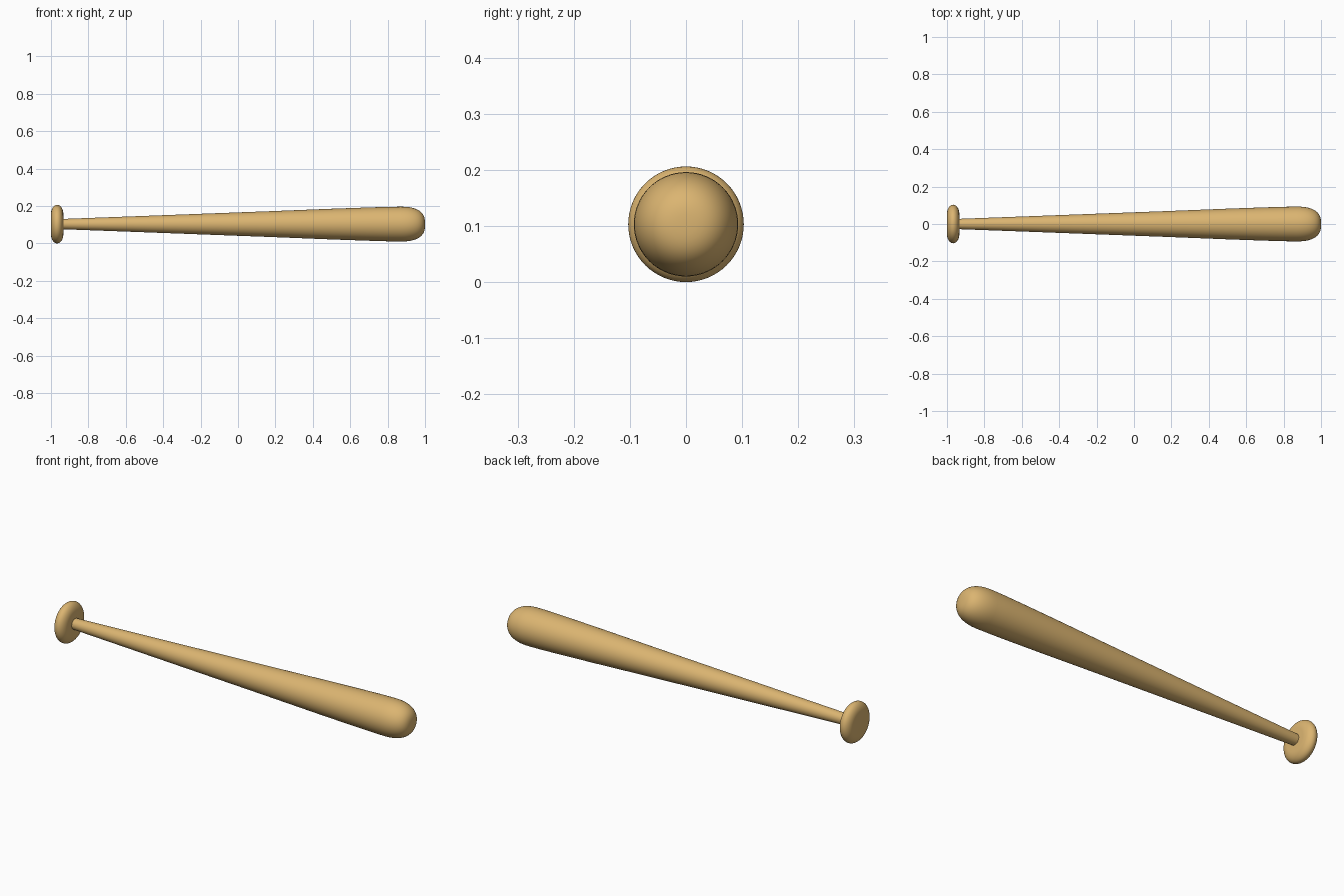
import bpy, bmesh
from math import sin, cos, pi, radians

if "Cube" in bpy.data.objects:
    bpy.data.objects.remove(bpy.data.objects["Cube"], do_unlink=True)

AXIS_Z = 0.103
SIDES = 64

wood = bpy.data.materials.new("light wood")
wood.use_nodes = True
color = (0.71, 0.46, 0.165, 1)
wood.diffuse_color = color
wood.node_tree.nodes["Principled BSDF"].inputs["Base Color"].default_value = color


def lathe(name, profile):
    """Turn a list of (x, radius) points around the long axis, capping both ends."""
    bm = bmesh.new()
    rings = [[bm.verts.new((x, r * cos(2 * pi * i / SIDES),
                            AXIS_Z + r * sin(2 * pi * i / SIDES)))
              for i in range(SIDES)] for x, r in profile]
    for a, b in zip(rings, rings[1:]):
        for i in range(SIDES):
            j = (i + 1) % SIDES
            bm.faces.new((a[i], a[j], b[j], b[i]))
    bm.faces.new(rings[0])
    bm.faces.new(rings[-1])
    bmesh.ops.recalc_face_normals(bm, faces=bm.faces)
    mesh = bpy.data.meshes.new(name)
    bm.to_mesh(mesh)
    bm.free()
    mesh.materials.append(wood)
    obj = bpy.data.objects.new(name, mesh)
    bpy.context.collection.objects.link(obj)
    bpy.ops.object.select_all(action="DESELECT")
    obj.select_set(True)
    bpy.context.view_layer.objects.active = obj
    bpy.ops.object.shade_smooth_by_angle(angle=radians(40))
    return obj


# Tapered handle and barrel, ending in a rounded tip
shaft = [(-0.95, 0.027), (-0.6, 0.04), (-0.2, 0.055), (0.2, 0.07),
         (0.5, 0.082), (0.7, 0.089), (0.8, 0.092), (0.87, 0.093)]
tip = []
for k in range(1, 16):
    t = k / 16 * pi / 2
    tip.append((0.87 + 0.13 * sin(t) ** 0.85, 0.093 * cos(t) ** 0.7))
tip.append((1.0, 0.006))
lathe("handle_and_barrel", shaft + tip)

# Round-edged knob at the end of the handle
rim = [(-0.967 - 0.033 * cos(pi * k / 20), 0.055 + 0.048 * sin(pi * k / 20))
       for k in range(21)]
lathe("knob", rim)
